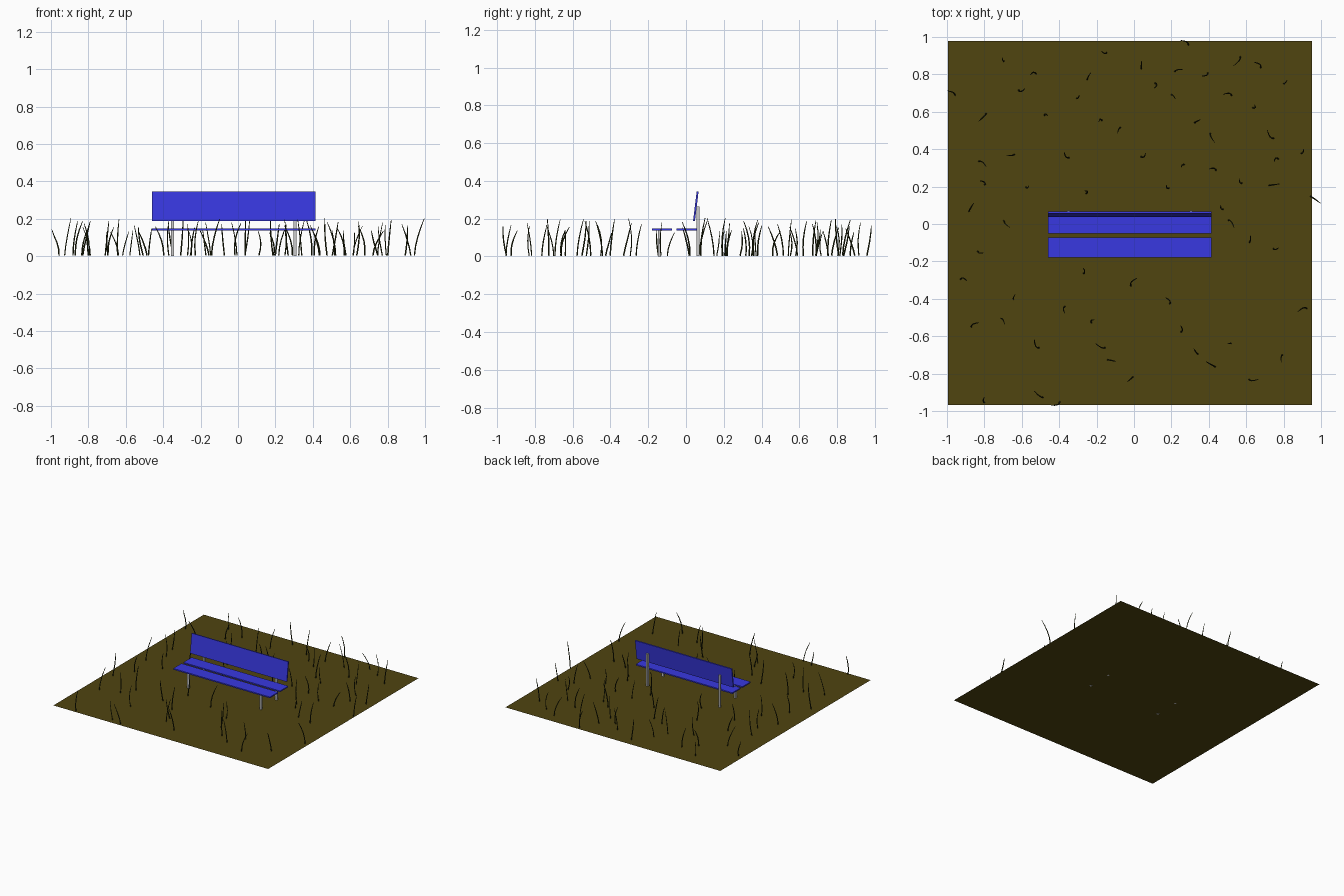
import bpy, math, random
from mathutils import Vector

if "Cube" in bpy.data.objects:
    bpy.data.objects.remove(bpy.data.objects["Cube"])

random.seed(7)


def material(name, color):
    m = bpy.data.materials.new(name)
    m.diffuse_color = (*color, 1)
    m.use_nodes = True
    m.node_tree.nodes["Principled BSDF"].inputs["Base Color"].default_value = m.diffuse_color
    return m


def box(name, lo, hi, mat=None, tilt=0):
    lo, hi = Vector(lo), Vector(hi)
    bpy.ops.mesh.primitive_cube_add(size=1, location=(lo + hi) / 2)
    ob = bpy.context.object
    ob.name = name
    ob.scale = hi - lo
    ob.rotation_euler.x = tilt
    if mat:
        ob.data.materials.append(mat)
    return ob


blue = material("blue_paint", (0.04, 0.04, 0.75))
soil = material("soil", (0.08, 0.058, 0.005))
green = material("dry_grass", (0.025, 0.03, 0.005))

# Ground patch
bpy.ops.mesh.primitive_plane_add(size=1, location=(-0.022, 0.005, 0.002))
ground = bpy.context.object
ground.name = "ground_patch"
ground.scale = (1.945, 1.945, 1)
ground.data.materials.append(soil)

# Bench planks: two seat slats and a tilted back board
box("seat_front", (-0.46, -0.18, 0.137), (0.415, -0.073, 0.147), blue)
box("seat_rear", (-0.46, -0.05, 0.137), (0.415, 0.057, 0.147), blue)
box("back_board", (-0.46, 0.047, 0.187), (0.415, 0.057, 0.345), blue, math.radians(-7))

# Legs: short in front, tall behind to carry the back board
for side, x in (("left", -0.35), ("right", 0.305)):
    box(f"front_leg_{side}", (x - 0.008, -0.148, 0), (x + 0.008, -0.132, 0.138))
    box(f"back_leg_{side}", (x - 0.008, 0.056, 0.002), (x + 0.008, 0.071, 0.265))

# Scattered grass blades, positions in hundredths
spots = [
    (-70, 88), (-54, 80), (-60, 72), (-98, 70), (-81, 57), (-47, 58), (-30, 68),
    (-24, 79), (-18, 55), (-8, 50), (-16, 92), (4, 85), (11, 74), (27, 97),
    (24, 82), (21, 68), (38, 80), (50, 69), (55, 87), (66, 85), (64, 63),
    (81, 76), (34, 55), (42, 46), (73, 48), (90, 39), (76, 34), (-36, 37),
    (-66, 37), (-81, 32), (-81, 22), (-57, 20), (-26, 17), (5, 37), (26, 31),
    (18, 20), (42, 29), (57, 23), (75, 21), (97, 13), (-68, 0), (-87, 9),
    (47, 9), (52, 0), (62, -8), (76, -13), (-91, -30), (-82, -15), (-64, -39),
    (-70, -52), (-85, -54), (-37, -46), (-52, -64), (-51, -91), (-22, -52),
    (0, -31), (18, -41), (-12, -73), (-18, -65), (-27, -25), (25, -56),
    (33, -68), (41, -75), (51, -64), (64, -83), (79, -72), (90, -46),
    (-80, -94), (-42, -96), (-2, -83)]

curve = bpy.data.curves.new("grass_blades", "CURVE")
curve.dimensions = "3D"
curve.bevel_depth = 0.004
curve.bevel_resolution = 0
for i, (px, py) in enumerate(spots):
    ang = random.uniform(0, 2 * math.pi)
    lean = random.uniform(0.015, 0.06)
    if px == 97:
        ang, lean = -0.6, 0.065
    d = Vector((math.cos(ang), math.sin(ang), 0))
    side = Vector((-d.y, d.x, 0)) * random.uniform(-0.012, 0.012)
    h = random.uniform(0.12, 0.2)
    centre = Vector((px / 100, py / 100, 0))
    sp = curve.splines.new("POLY")
    sp.points.add(4)
    for k, p in enumerate(sp.points):
        t = k / 4
        co = centre + d * lean * (t ** 1.6 - 0.5) + side * math.sin(math.pi * t)
        p.co = (max(-0.995, min(0.996, co.x)), max(-0.98, min(0.985, co.y)), 0.004 + h * t, 1)
        p.radius = (1, 1, 0.95, 0.8, 0.4)[k]
grass = bpy.data.objects.new("grass_blades", curve)
bpy.context.collection.objects.link(grass)
curve.materials.append(green)
